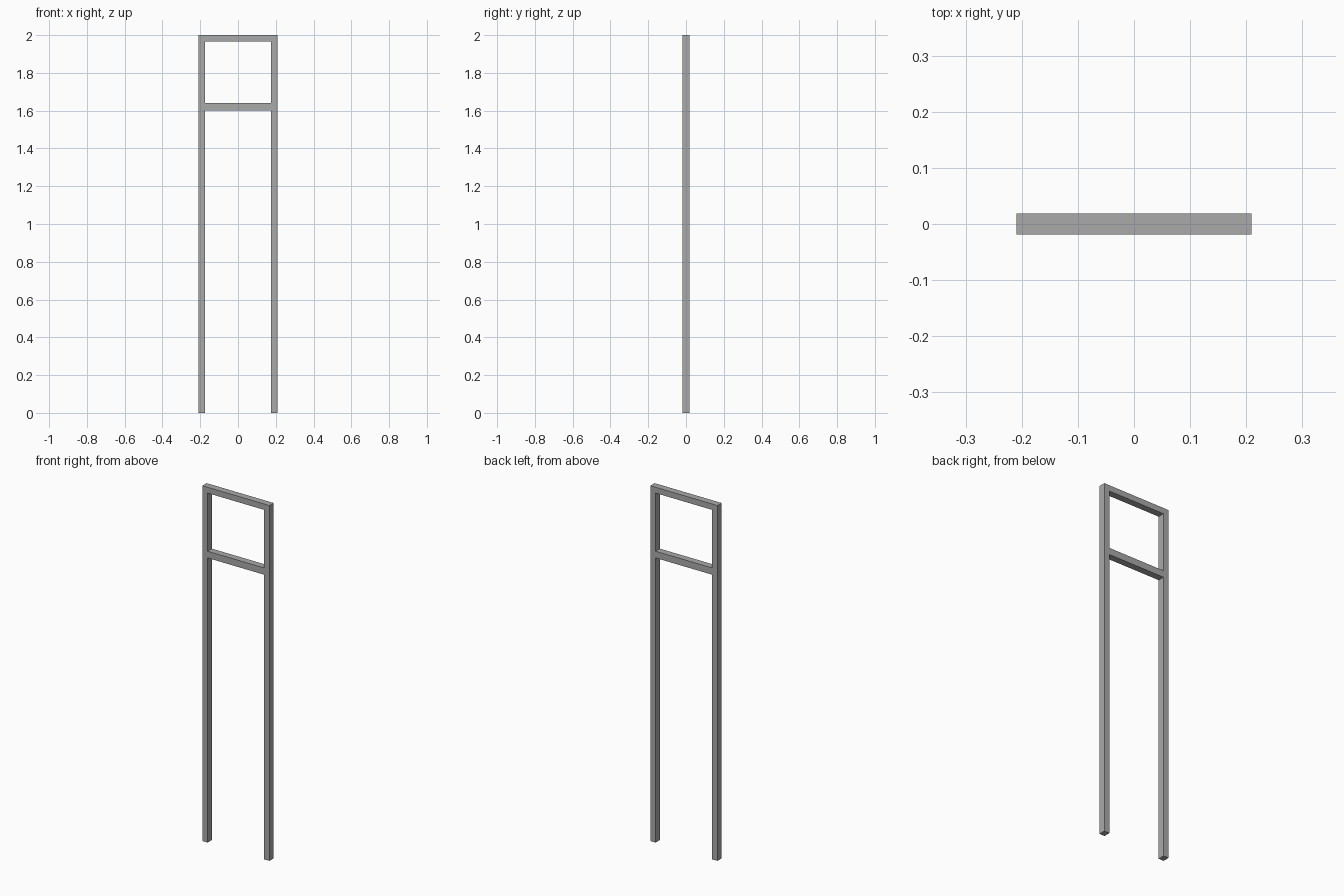
import bpy
import bmesh

cube = bpy.data.objects.get("Cube")
if cube:
    bpy.data.objects.remove(cube, do_unlink=True)

# Plain grey finish
grey = bpy.data.materials.new("plain_grey")
grey.use_nodes = True
colour = (0.4, 0.4, 0.4, 1)
grey.diffuse_color = colour
grey.node_tree.nodes["Principled BSDF"].inputs["Base Color"].default_value = colour

# Frame layout: two posts, a crossbar and a top bar, joined as one piece
HALF_WIDTH, BAR, DEPTH = 0.209, 0.033, 0.038
inner = HALF_WIDTH - BAR
columns = [(-HALF_WIDTH, -inner), (-inner, inner), (inner, HALF_WIDTH)]
rows = [(0, 1.602), (1.602, 1.64), (1.64, 2 - BAR), (2 - BAR, 2)]
openings = {(1, 0), (1, 2)}

bm = bmesh.new()
for c, (x0, x1) in enumerate(columns):
    for r, (z0, z1) in enumerate(rows):
        if (c, r) not in openings:
            corners = [(x0, z0), (x1, z0), (x1, z1), (x0, z1)]
            bm.faces.new([bm.verts.new((x, -DEPTH / 2, z)) for x, z in corners])
bmesh.ops.remove_doubles(bm, verts=bm.verts[:], dist=0.0001)

# Give the outline its depth
sheet = bm.faces[:]
back = bmesh.ops.extrude_face_region(bm, geom=sheet, use_keep_orig=True)
moved = [v for v in back["geom"] if isinstance(v, bmesh.types.BMVert)]
bmesh.ops.translate(bm, verts=moved, vec=(0, DEPTH, 0))
bmesh.ops.recalc_face_normals(bm, faces=bm.faces[:])

mesh = bpy.data.meshes.new("upright_frame")
bm.to_mesh(mesh)
bm.free()
mesh.materials.append(grey)
frame = bpy.data.objects.new("upright_frame", mesh)
bpy.context.collection.objects.link(frame)
